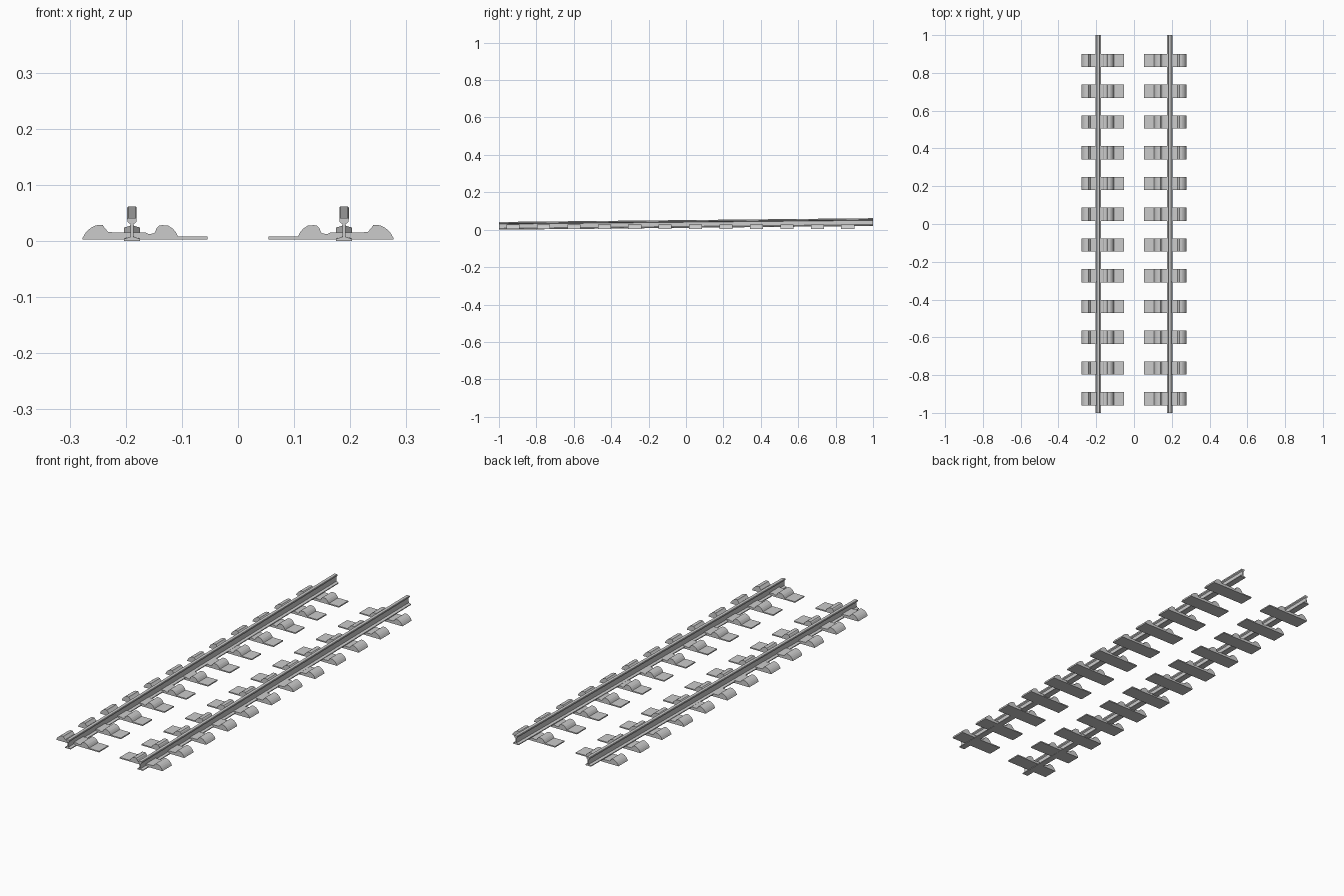
import bpy, bmesh

if "Cube" in bpy.data.objects:
    bpy.data.objects.remove(bpy.data.objects["Cube"])

RAIL_X = 0.189
RISE = 0.02          # height gained by the rail from front to back


def sweep(name, profile, spans, rise=0.0):
    """Extrude a closed x/z profile along y once per (y0, y1) span."""
    bm = bmesh.new()
    for y0, y1 in spans:
        a = [bm.verts.new((x, y0, z)) for x, z in profile]
        b = [bm.verts.new((x, y1, z + rise)) for x, z in profile]
        bm.faces.new(a)
        bm.faces.new(b[::-1])
        n = len(a)
        for i in range(n):
            j = (i + 1) % n
            bm.faces.new((a[i], b[i], b[j], a[j]))
    bmesh.ops.recalc_face_normals(bm, faces=bm.faces)
    mesh = bpy.data.meshes.new(name)
    bm.to_mesh(mesh)
    bm.free()
    obj = bpy.data.objects.new(name, mesh)
    bpy.context.collection.objects.link(obj)
    # matching part on the other side of the track
    mirror = obj.modifiers.new("mirror", 'MIRROR')
    mirror.use_mirror_merge = False
    return obj


# rails: half I-section (foot, web, head), mirrored about the rail centre
half = [(0.0145, 0.0), (0.0145, 0.004), (0.0030, 0.0075), (0.0025, 0.030),
        (0.0080, 0.034), (0.0085, 0.040), (0.0070, 0.0415)]
section = [(RAIL_X + x, z) for x, z in half] + \
          [(RAIL_X - x, z) for x, z in reversed(half)]
sweep("rails", section, [(-1.0, 1.0)], RISE)

# sleeper blocks: two rounded humps around the rail seat, flat tail inward
block = [(0.277, 0.003), (0.277, 0.0055), (0.273, 0.013), (0.268, 0.019),
         (0.261, 0.0245), (0.253, 0.028), (0.246, 0.029), (0.241, 0.0285),
         (0.238, 0.024), (0.231, 0.016), (0.215, 0.0155), (0.165, 0.0155),
         (0.159, 0.0125), (0.151, 0.0135), (0.148, 0.0155), (0.145, 0.023),
         (0.141, 0.0275), (0.135, 0.0285), (0.124, 0.0275), (0.116, 0.022),
         (0.111, 0.016), (0.107, 0.0085), (0.054, 0.0085), (0.054, 0.003)]
centres = [0.865 - 0.1627 * i for i in range(12)]
sweep("sleeper_blocks", block, [(y - 0.035, y + 0.035) for y in centres])
